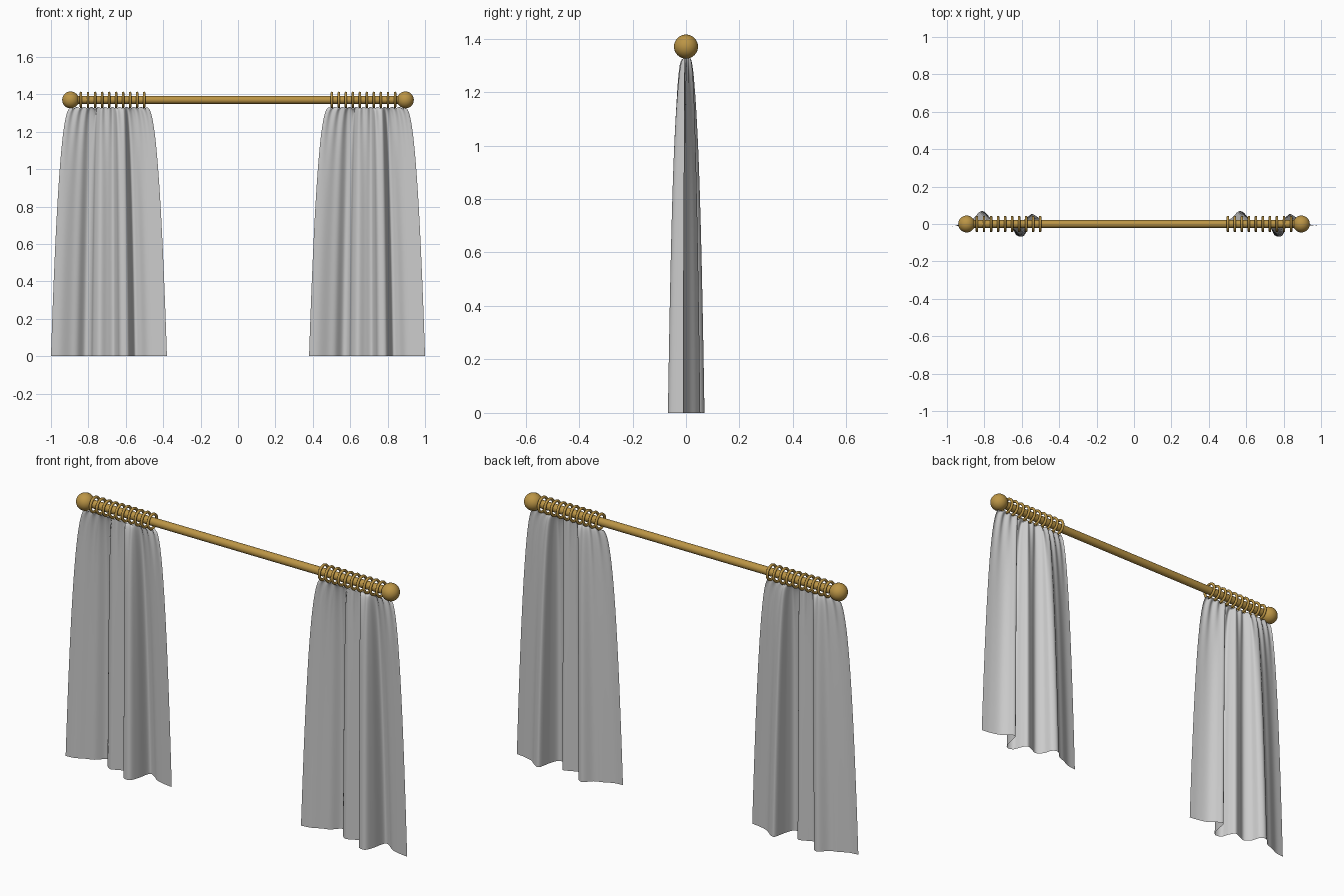
import bpy, math
from mathutils import Vector

if "Cube" in bpy.data.objects:
    bpy.data.objects.remove(bpy.data.objects["Cube"])

ROD_Z, TOP_Z = 1.37, 1.332

brass = bpy.data.materials.new("brass")
brass.diffuse_color = (0.5, 0.3, 0.06, 1)
brass.use_nodes = True
brass.node_tree.nodes["Principled BSDF"].inputs["Base Color"].default_value = brass.diffuse_color


def finish(name, mat=None, angle=60):
    ob = bpy.context.object
    ob.name = name
    if mat:
        ob.data.materials.append(mat)
    bpy.ops.object.shade_smooth_by_angle(angle=math.radians(angle))
    return ob


# Rod
bpy.ops.mesh.primitive_cylinder_add(vertices=32, radius=0.021, depth=1.76,
                                    location=(0, 0, ROD_Z), rotation=(0, math.pi / 2, 0))
finish("rod", brass)

# Ball ends and rings on both sides
for side, s in (("left", -1), ("right", 1)):
    bpy.ops.mesh.primitive_uv_sphere_add(segments=32, ring_count=16, radius=0.045,
                                         location=(s * 0.895, 0, ROD_Z), rotation=(0, math.pi / 2, 0))
    finish(side + "_finial", brass)
    for i in range(10):
        bpy.ops.mesh.primitive_torus_add(major_segments=32, minor_segments=10,
                                         major_radius=0.037, minor_radius=0.007,
                                         location=(s * (0.502 + 0.0375 * i), 0, ROD_Z),
                                         rotation=(0, math.pi / 2, 0))
        finish(f"{side}_ring_{i + 1}", brass)

# Hem line of one panel: offset from panel centre, depth of fold
HEM = [(-.31, -.015), (-.26, -.008), (-.21, .015), (-.17, .03), (-.13, .068), (-.098, .055),
       (-.083, .012), (-.05, -.015), (-.01, .0), (.025, .01), (.045, -.02), (.062, -.06),
       (.1, -.064), (.12, -.02), (.137, .05), (.17, .04), (.21, .01), (.26, -.005), (.31, -.012)]


def smooth_line(pts, n):
    p = [Vector(q) for q in pts]
    p = [2 * p[0] - p[1]] + p + [2 * p[-1] - p[-2]]
    out = []
    for i in range(1, len(p) - 2):
        a, b, c, d = p[i - 1:i + 3]
        for k in range(n):
            t = k / n
            out.append(0.5 * (2 * b + (c - a) * t + (2 * a - 5 * b + 4 * c - d) * t * t
                              + (3 * b - a - 3 * c + d) * t ** 3))
    return out + [p[-2]]


def curtain(name, cx):
    line = smooth_line(HEM, 6)
    cols, rows = len(line), 44
    verts, faces = [], []
    for r in range(rows + 1):
        t = (r / rows) ** 2          # rows crowd towards the gathered top
        width = (0.2 + 0.11 * t ** 0.4) / 0.31
        depth = t ** 0.3
        gather = math.exp(-9 * t)
        for q in line:
            wave = math.cos(2 * math.pi * (q.x * 0.2 / 0.31 - 0.019) / 0.0375)
            verts.append((cx + q.x * width,
                          q.y * depth + 0.006 * gather * wave,
                          TOP_Z * (1 - t) - 0.008 * (1 - wave) / 2 * gather ** 4))
    for r in range(rows):
        for c in range(cols - 1):
            a = r * cols + c
            faces.append((a, a + cols, a + cols + 1, a + 1))
    me = bpy.data.meshes.new(name)
    me.from_pydata(verts, [], faces)
    ob = bpy.data.objects.new(name, me)
    bpy.context.collection.objects.link(ob)
    for p in me.polygons:
        p.use_smooth = True


# The two panels share the same folds, shifted sideways
curtain("left_curtain", -0.69)
curtain("right_curtain", 0.69)
